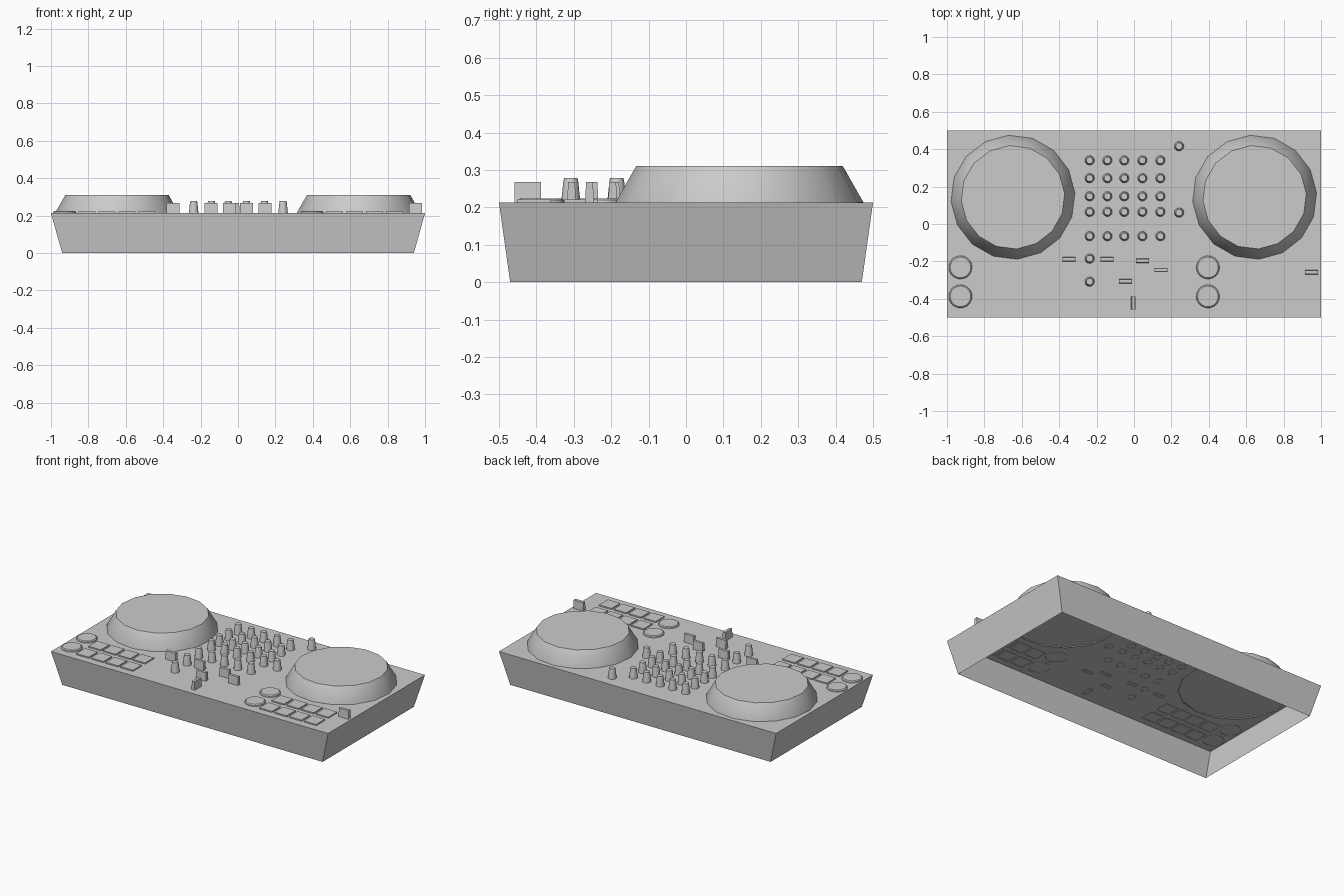
import bpy, bmesh, math

if "Cube" in bpy.data.objects:
    bpy.data.objects.remove(bpy.data.objects["Cube"])

TOP = 0.213  # height of the control surface


def finish(name, bm, smooth=False):
    bmesh.ops.recalc_face_normals(bm, faces=bm.faces)
    me = bpy.data.meshes.new(name)
    bm.to_mesh(me)
    bm.free()
    ob = bpy.data.objects.new(name, me)
    bpy.context.collection.objects.link(ob)
    if smooth:
        bpy.ops.object.select_all(action='DESELECT')
        ob.select_set(True)
        bpy.context.view_layer.objects.active = ob
        bpy.ops.object.shade_smooth_by_angle(angle=math.radians(35))
    return ob


def loft(bm, rings):
    """Skin a stack of vertex rings, cap the top, leave the bottom open."""
    loops = [[bm.verts.new(p) for p in r] for r in rings]
    for a, b in zip(loops, loops[1:]):
        for i in range(len(a)):
            j = (i + 1) % len(a)
            bm.faces.new((a[i], a[j], b[j], b[i]))
    bm.faces.new(loops[-1])


def turned(name, x, y, profile, sides, turn=0.0):
    bm = bmesh.new()
    loft(bm, [[(x + r * math.cos(turn + math.tau * i / sides),
                y + r * math.sin(turn + math.tau * i / sides), z)
               for i in range(sides)] for r, z in profile])
    return finish(name, bm, True)


def block(name, x, y, sections):
    """Rectangular part from (half width, half depth, z) sections."""
    bm = bmesh.new()
    loft(bm, [[(x - w, y - d, z), (x + w, y - d, z), (x + w, y + d, z), (x - w, y + d, z)]
              for w, d, z in sections])
    return finish(name, bm)


# Tapered casing, open underneath
block("casing", 0, 0, [(0.94, 0.47, 0), (1.0, 0.5, TOP)])

# Two decks: jog wheel, round buttons and pads
for side, wheel_x, shift in (("left", -0.647, 0), ("right", 0.645, 1.323)):
    turned(f"{side}_jog_wheel", wheel_x, 0.143,
           [(0.332, 0.206), (0.332, TOP + 0.001), (0.277, 0.31)], 16, math.radians(4))
    for row, y in enumerate((-0.232, -0.387)):
        turned(f"{side}_round_button_{row}", -0.928 + shift, y,
               [(0.063, TOP - 0.002), (0.061, 0.219), (0.055, 0.224)], 20)
    for row, y in enumerate((-0.281, -0.406)):
        for col in range(4):
            block(f"{side}_pad_{row}_{col}", -0.807 + col * 0.1065 + shift, y,
                  [(0.045, 0.045, TOP - 0.002), (0.045, 0.045, 0.221)])

# Mixer knobs: a five by five grid plus four singles
knobs = [(x, y) for y in (0.34, 0.245, 0.148, 0.065, -0.065)
         for x in (-0.237, -0.142, -0.052, 0.045, 0.141)]
knobs += [(0.241, 0.416), (0.241, 0.061), (-0.237, -0.185), (-0.237, -0.308)]
for i, (x, y) in enumerate(knobs):
    turned(f"knob_{i}", x, y,
           [(0.026, TOP - 0.002), (0.020, 0.268), (0.018, 0.278)], 12)

# Fader caps, slightly narrower at the top
for i, (x, y) in enumerate(((-0.348, -0.188), (-0.144, -0.188), (0.045, -0.196),
                            (0.145, -0.246), (-0.045, -0.306), (0.95, -0.258))):
    block(f"fader_{i}", x, y, [(0.035, 0.012, TOP - 0.002), (0.035, 0.009, 0.268)])
block("crossfader", -0.003, -0.423, [(0.012, 0.035, TOP - 0.002), (0.009, 0.035, 0.268)])
